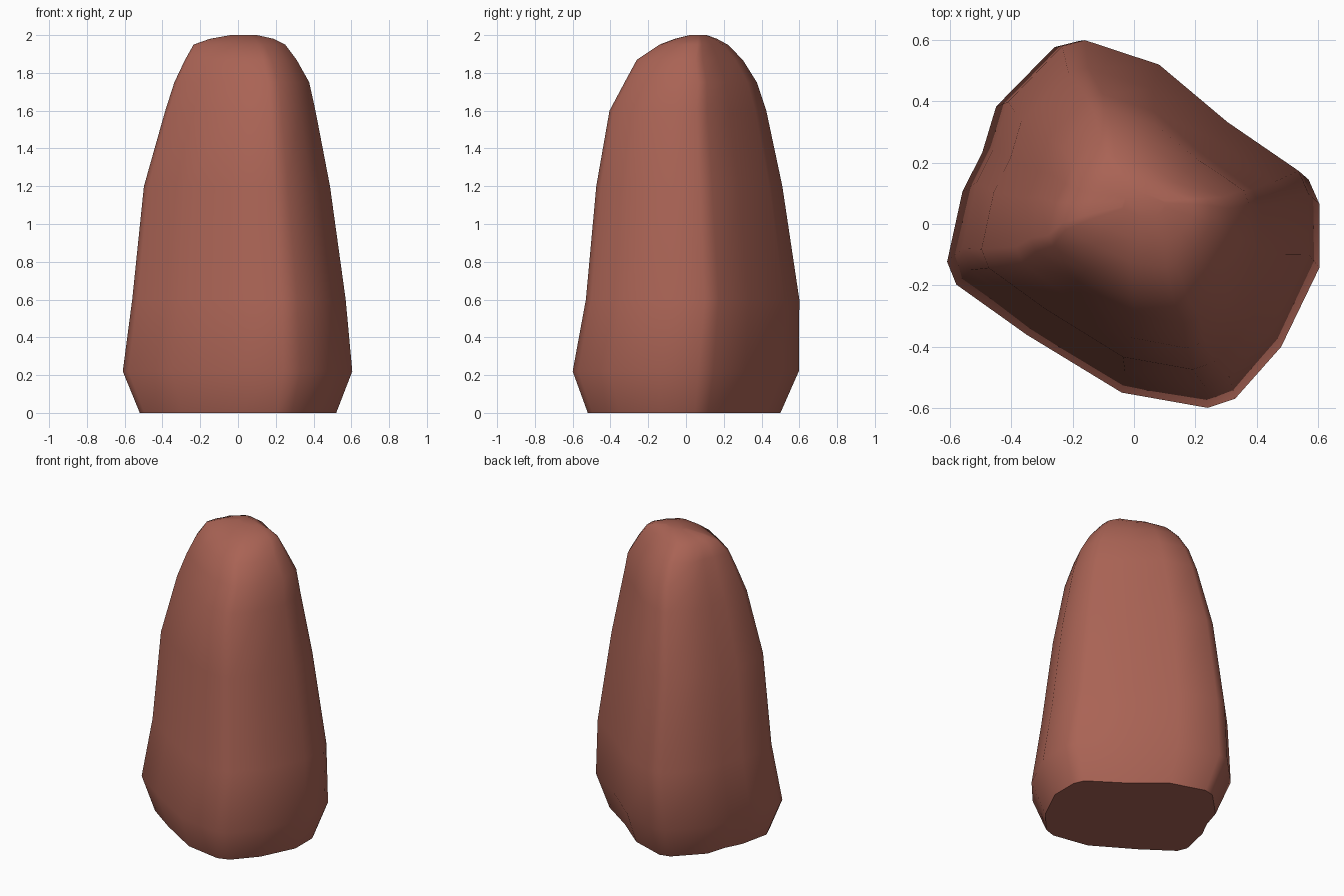
import bpy, bmesh

if "Cube" in bpy.data.objects:
    bpy.data.objects.remove(bpy.data.objects["Cube"])

# widest outline of the boulder, seen from above
OUTLINE = [(0.605, -0.14), (0.605, 0.07), (0.57, 0.15), (0.32, 0.32), (0.08, 0.52),
           (-0.18, 0.605), (-0.26, 0.585), (-0.45, 0.39), (-0.495, 0.24), (-0.56, 0.11),
           (-0.61, -0.12), (-0.58, -0.195), (-0.35, -0.36), (-0.04, -0.55),
           (0.24, -0.60), (0.33, -0.57), (0.48, -0.40)]

# height, then x and y extents of each ring
RINGS = [(0.0, -.52, .52, -.52, .50), (0.22, -.61, .605, -.60, .597),
         (0.60, -.56, .57, -.53, .60), (1.20, -.498, .487, -.475, .51),
         (1.60, -.385, .41, -.405, .425), (1.75, -.337, .377, -.325, .375),
         (1.87, -.28, .31, -.26, .30), (1.95, -.235, .25, -.14, .22),
         (1.98, -.15, .19, -.06, .165), (2.0, -.04, .10, .02, .11)]


def fit(v, lo, hi, new_lo, new_hi):
    return new_lo + (v - lo) / (hi - lo) * (new_hi - new_lo)


xs, ys = zip(*OUTLINE)
bm = bmesh.new()
loops = [[bm.verts.new((fit(x, min(xs), max(xs), x0, x1),
                        fit(y, min(ys), max(ys), y0, y1), z)) for x, y in OUTLINE]
         for z, x0, x1, y0, y1 in RINGS]

# sides, flat base and top cap
n = len(OUTLINE)
for a, b in zip(loops, loops[1:]):
    for i in range(n):
        j = (i + 1) % n
        bm.faces.new((a[i], a[j], b[j], b[i]))
bm.faces.new(loops[0][::-1])
bm.faces.new(loops[-1])
bmesh.ops.recalc_face_normals(bm, faces=bm.faces)

mesh = bpy.data.meshes.new("boulder")
bm.to_mesh(mesh)
bm.free()
boulder = bpy.data.objects.new("boulder", mesh)
bpy.context.collection.objects.link(boulder)

# red brown stone
mat = bpy.data.materials.new("red brown stone")
mat.diffuse_color = (0.40, 0.125, 0.09, 1)
mat.use_nodes = True
mat.node_tree.nodes["Principled BSDF"].inputs["Base Color"].default_value = mat.diffuse_color
mesh.materials.append(mat)

# smooth sides, crisp base edge
bpy.context.view_layer.objects.active = boulder
boulder.select_set(True)
bpy.ops.object.shade_smooth_by_angle(angle=1.05)
